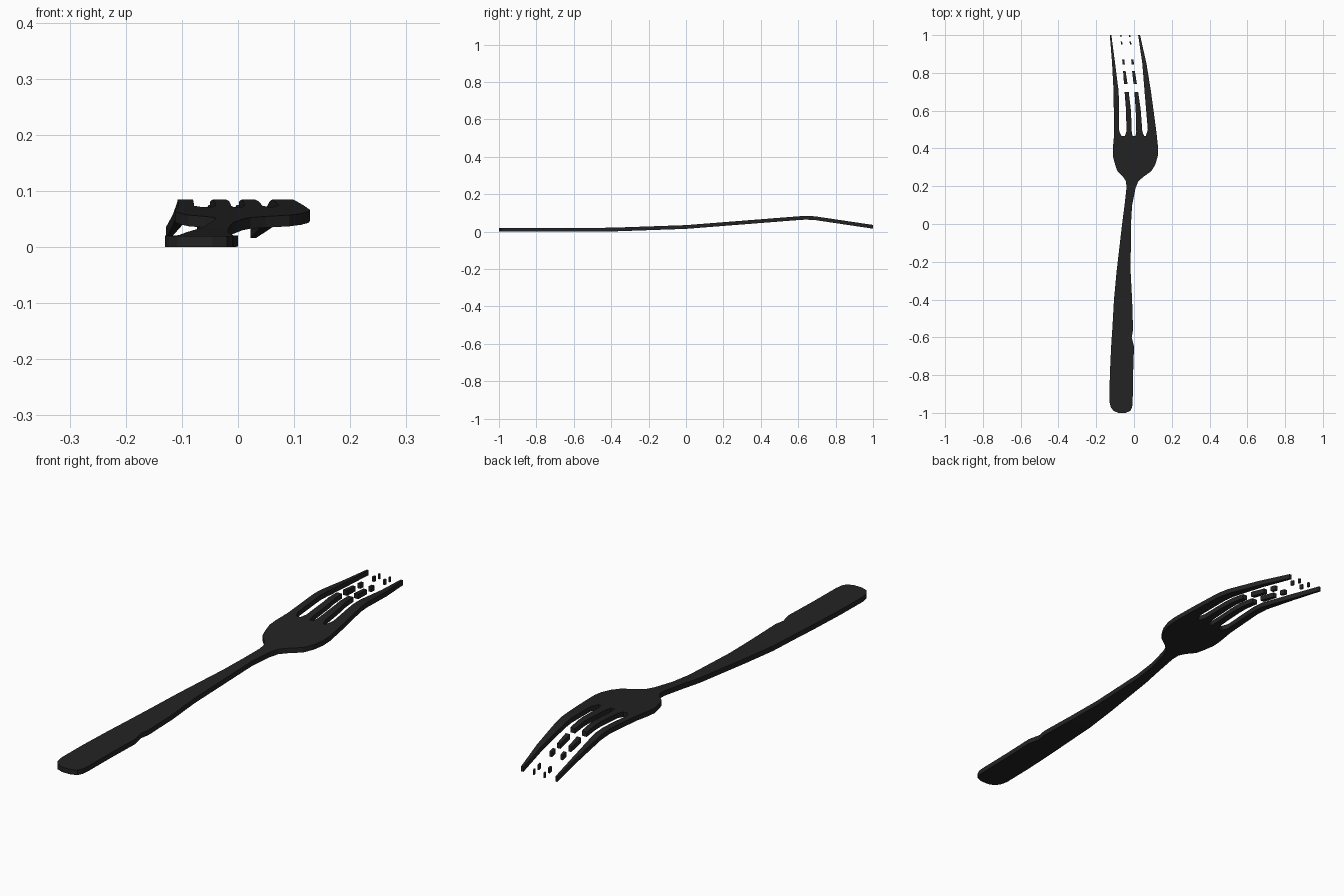
import bpy, bmesh

mat = bpy.data.materials.new("dark iron")
mat.diffuse_color = (0.017, 0.017, 0.017, 1)

# Side profile: (y, underside z)
PROFILE = [(-1, 0), (-0.4, 0.001), (0, 0.015), (0.6, 0.062), (0.64, 0.0645), (0.69, 0.062), (1, 0.016)]
THICK = 0.02


def interp(table, y, k=1):
    for a, b in zip(table, table[1:]):
        if y <= b[0]:
            t = (y - a[0]) / (b[0] - a[0])
            return a[k] + (b[k] - a[k]) * t
    return table[-1][k]


def strip(name, stations, start=None, end=None):
    """Flat bar following the side profile; stations are (y, left x, right x)."""
    y0 = stations[0][0] if start is None else start
    y1 = stations[-1][0] if end is None else end
    ys = {y0, y1} | {s[0] for s in stations + PROFILE if y0 < s[0] < y1}
    bm = bmesh.new()
    rings = []
    for y in sorted(ys):
        l, r, z = interp(stations, y, 1), interp(stations, y, 2), interp(PROFILE, y)
        rings.append([bm.verts.new(p) for p in
                      ((l, y, z), (r, y, z), (r, y, z + THICK), (l, y, z + THICK))])
    for a, b in zip(rings, rings[1:]):
        for i in range(4):
            j = (i + 1) % 4
            bm.faces.new((a[i], a[j], b[j], b[i]))
    bm.faces.new(rings[0])
    bm.faces.new(rings[-1])
    bmesh.ops.recalc_face_normals(bm, faces=bm.faces)
    me = bpy.data.meshes.new(name)
    bm.to_mesh(me)
    bm.free()
    me.materials.append(mat)
    ob = bpy.data.objects.new(name, me)
    bpy.context.collection.objects.link(ob)


# Handle with rounded end and slightly worn edge
strip("handle", [(-1, -0.082, -0.045), (-0.99, -0.108, -0.02), (-0.97, -0.123, -0.01),
                 (-0.94, -0.13, -0.007), (-0.8, -0.128, -0.005), (-0.65, -0.121, 0),
                 (-0.6, -0.118, -0.012), (-0.56, -0.115, -0.005), (-0.4, -0.106, -0.01),
                 (-0.25, -0.092, -0.018), (0, -0.063, -0.016), (0.1, -0.05, -0.01),
                 (0.19, -0.04, 0.008)])

# Head
strip("head", [(0.19, -0.04, 0.008), (0.225, -0.042, 0.022), (0.25, -0.058, 0.05),
               (0.28, -0.088, 0.092), (0.315, -0.1, 0.113), (0.36, -0.112, 0.126),
               (0.4, -0.112, 0.128), (0.465, -0.106, 0.121)])

# Outer tines
strip("left_tine", [(0.465, -0.106, -0.066), (0.49, -0.106, -0.078), (0.7, -0.108, -0.081),
                    (0.85, -0.116, -0.1), (1, -0.128, -0.12)])
strip("right_tine", [(0.465, 0.062, 0.121), (0.5, 0.073, 0.117), (0.7, 0.056, 0.09),
                     (0.85, 0.044, 0.066), (1, 0.022, 0.032)])

# Inner tines, broken into pieces toward the tip
left_inner = [(0.465, -0.048, -0.008), (0.49, -0.04, -0.012), (0.6, -0.042, -0.016),
              (0.7, -0.05, -0.028), (0.8, -0.057, -0.043), (1, -0.073, -0.067)]
right_inner = [(0.465, 0.008, 0.054), (0.49, 0.012, 0.044), (0.6, 0.009, 0.036),
               (0.7, 0.002, 0.022), (0.8, -0.009, 0.006), (1, -0.026, -0.02)]
PIECES = [(0.465, 0.7), (0.74, 0.81), (0.845, 0.87), (0.95, 0.965), (0.99, 1)]
for name, line in (("left_inner_tine", left_inner), ("right_inner_tine", right_inner)):
    for i, (a, b) in enumerate(PIECES):
        strip(f"{name}_{i + 1}", line, a, b)
